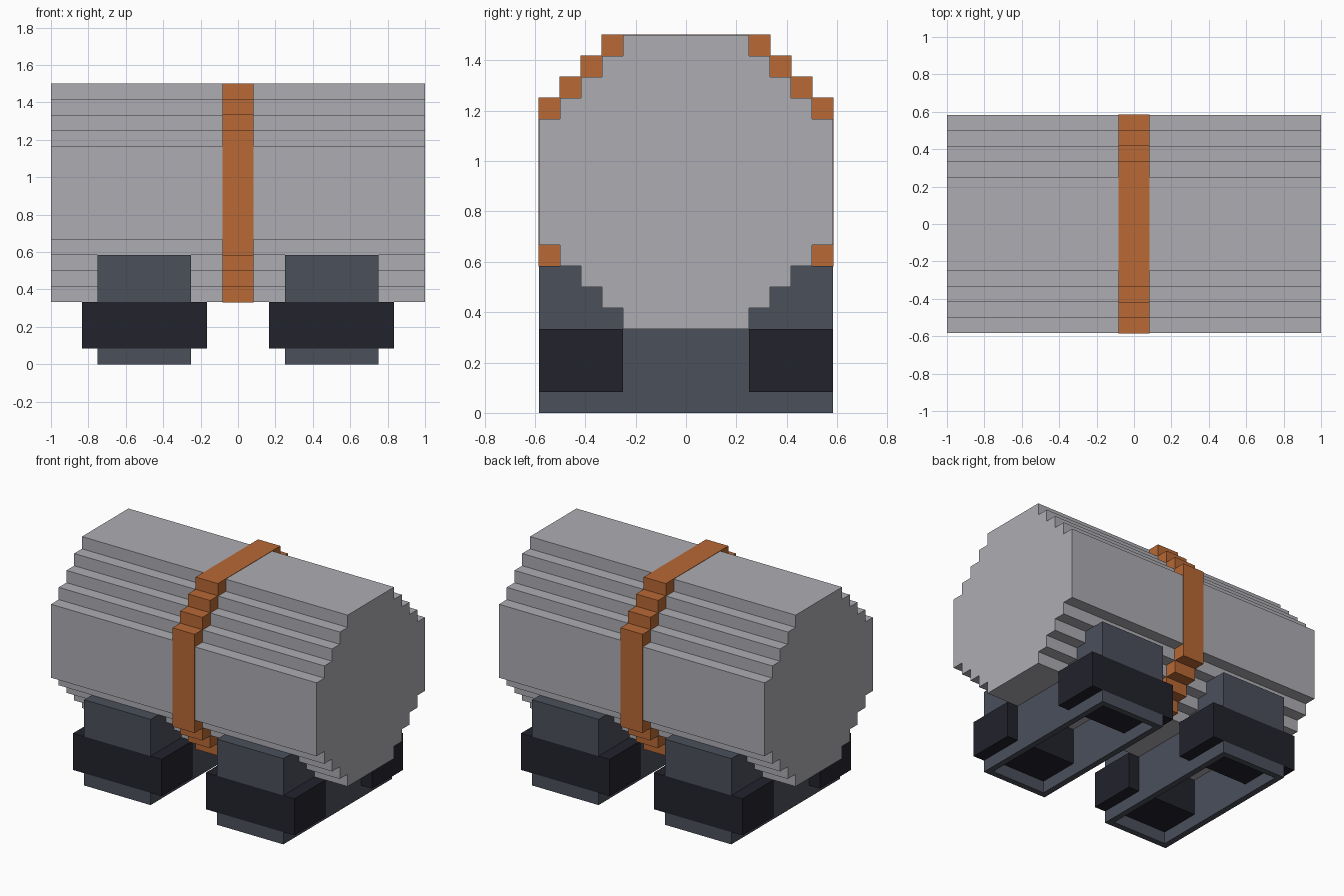
import bpy
import bmesh

U = 1 / 12  # modelling unit

cube = bpy.data.objects.get("Cube")
if cube:
    bpy.data.objects.remove(cube, do_unlink=True)


def material(name, r, g, b):
    m = bpy.data.materials.new(name)
    m.use_nodes = True
    m.diffuse_color = (r, g, b, 1)
    m.node_tree.nodes["Principled BSDF"].inputs["Base Color"].default_value = (r, g, b, 1)
    return m


grey = material("light grey", 0.42, 0.42, 0.45)
orange = material("burnt orange", 0.48, 0.14, 0.035)
slate = material("slate", 0.07, 0.08, 0.105)
black = material("near black", 0.016, 0.016, 0.026)


def finish(name, bm, mat):
    bmesh.ops.recalc_face_normals(bm, faces=bm.faces)
    mesh = bpy.data.meshes.new(name)
    bm.to_mesh(mesh)
    bm.free()
    mesh.materials.append(mat)
    ob = bpy.data.objects.new(name, mesh)
    bpy.context.collection.objects.link(ob)
    return ob


def box(name, x, y, z, mat):
    bm = bmesh.new()
    bmesh.ops.create_cube(bm, size=1)
    for v in bm.verts:
        v.co = [(lo + (c + 0.5) * (hi - lo)) * U for c, (lo, hi) in zip(v.co, (x, y, z))]
    return finish(name, bm, mat)


def stepped_drum(name, half_length, first, grow, mat):
    """Extrude a symmetric staircase profile along x."""
    quarter = []
    for i in range(5):
        half = min(first + i, 7)
        quarter += [(half, 7 - i), (half, 6 - i)]
    quarter = [p for p in quarter if p[1] >= 3]
    quarter = [p for i, p in enumerate(quarter) if p not in quarter[:i]]
    right = quarter + [(y, -z) for y, z in reversed(quarter)]
    loop = right + [(-y, z) for y, z in reversed(right)]
    bm = bmesh.new()
    verts = []
    for y, z in loop:
        # Lift the profile slightly so that the strap lies on the drum
        y += grow * (1 if y > 0 else -1)
        z += grow * (1 if z > 0 else -1)
        verts.append(bm.verts.new((-half_length * U, y * U, (z + 11) * U)))
    face = bm.faces.new(verts)
    ext = bmesh.ops.extrude_face_region(bm, geom=[face])
    moved = [g for g in ext["geom"] if isinstance(g, bmesh.types.BMVert)]
    bmesh.ops.translate(bm, verts=moved, vec=(2 * half_length * U, 0, 0))
    return finish(name, bm, mat)


# Drum and the strap around its middle
stepped_drum("drum", 12, 3, 0, grey)
stepped_drum("strap", 1, 4, 0.03, orange)

# Two hollow cradles, each with a front and a back bumper
WALL = 0.5
for side, cx in (("left", 6), ("right", -6)):
    for end, s in (("front", -1), ("back", 1)):
        ys = sorted((s * 3, s * 7))
        box(f"{side}_{end}_saddle", (cx - 3, cx + 3), ys, (4, 7), slate)
        box(f"{side}_{end}_bumper", (cx - 4, cx + 4), ys, (1, 4), black)
        rim = sorted((s * 7, s * (7 - WALL)))
        box(f"{side}_{end}_rim", (cx - 3, cx + 3), rim, (0, 1), slate)
    for label, s in (("inner", -1), ("outer", 1)):
        d = s if cx > 0 else -s
        xs = sorted((cx + 3 * d, cx + (3 - WALL) * d))
        box(f"{side}_{label}_rail", xs, (-7, 7), (0, 1), slate)
        box(f"{side}_{label}_wall", xs, (-3, 3), (1, 4), slate)
